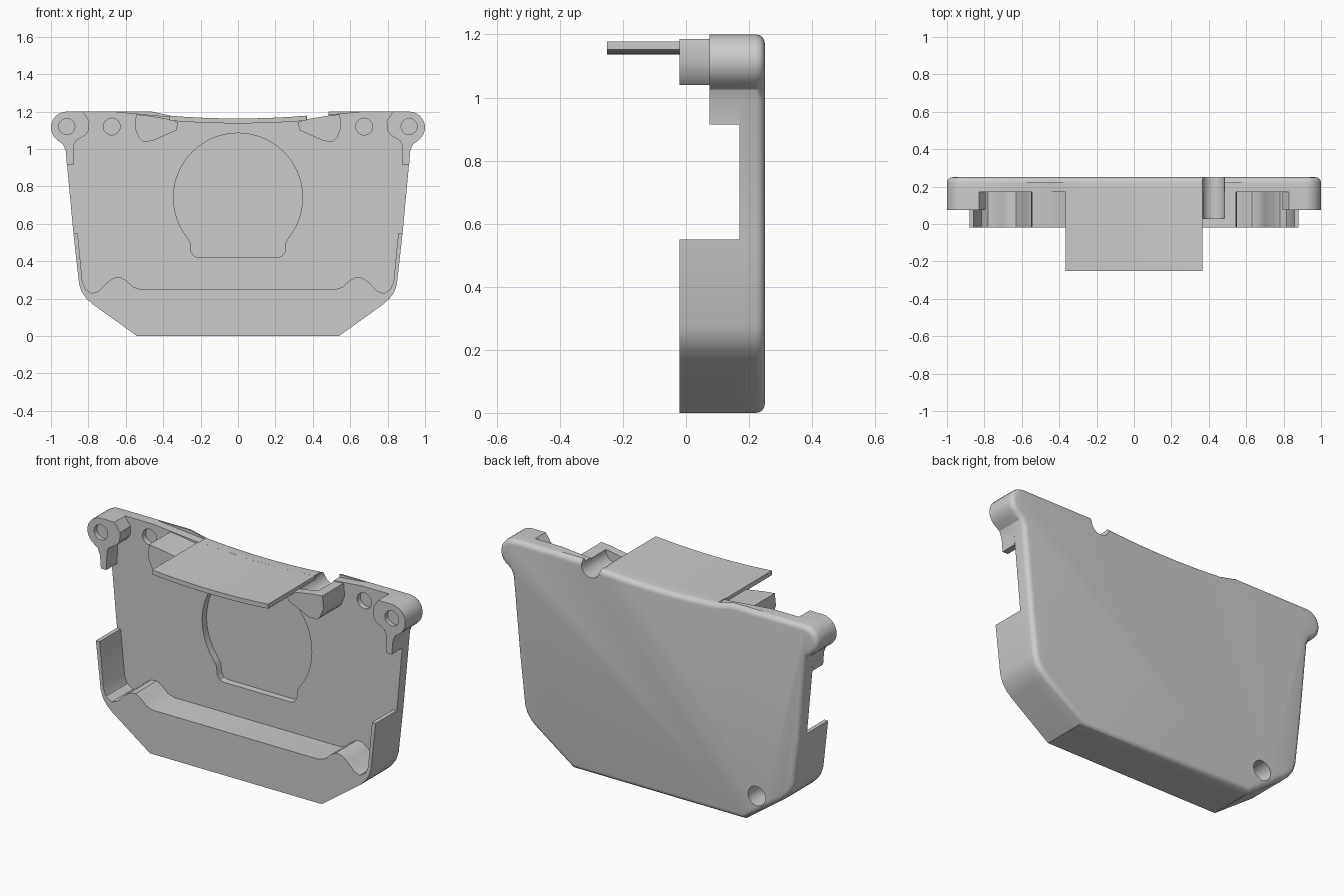
import bpy, bmesh
from math import sin, cos, radians

if "Cube" in bpy.data.objects:
    bpy.data.objects.remove(bpy.data.objects["Cube"], do_unlink=True)

BACK, FLOOR, FRONT = 0.25, 0.17, -0.02

grey = bpy.data.materials.new("light_grey")
grey.use_nodes = True
grey.diffuse_color = (0.6, 0.6, 0.6, 1)
grey.node_tree.nodes["Principled BSDF"].inputs["Base Color"].default_value = (0.6, 0.6, 0.6, 1)


def arc(cx, cz, r, a0, a1, n):
    """Points along a circular arc in the x-z plane."""
    angles = [radians(a0 + (a1 - a0) * i / n) for i in range(n + 1)]
    return [(cx + r * cos(a), cz + r * sin(a)) for a in angles]


def flip(points):
    return [(-x, z) for x, z in reversed(points)]


def prism(name, points, y0, y1, round_back=0.0):
    """Extrude an x-z outline from y0 to y1, optionally rounding the back rim."""
    bm = bmesh.new()
    front = bm.faces.new([bm.verts.new((x, y0, z)) for x, z in points])
    out = bmesh.ops.extrude_face_region(bm, geom=[front], use_keep_orig=True)
    for v in out["geom"]:
        if isinstance(v, bmesh.types.BMVert):
            v.co.y = y1
    bmesh.ops.recalc_face_normals(bm, faces=bm.faces)
    if round_back:
        rim = [e for e in bm.edges if all(abs(v.co.y - y1) < 1e-5 for v in e.verts)]
        bmesh.ops.bevel(bm, geom=rim, offset=round_back, segments=4, profile=0.5,
                        affect="EDGES", clamp_overlap=False)
    mesh = bpy.data.meshes.new(name)
    bm.to_mesh(mesh)
    bm.free()
    mesh.materials.append(grey)
    obj = bpy.data.objects.new(name, mesh)
    bpy.context.collection.objects.link(obj)
    return obj


def activate(obj):
    bpy.ops.object.select_all(action="DESELECT")
    obj.select_set(True)
    bpy.context.view_layer.objects.active = obj


def cut(obj, points, y0, y1):
    """Subtract an extruded outline from a part."""
    cutter = prism("cutter", points, y0, y1)
    cutter.hide_render = True
    mod = obj.modifiers.new("cut", "BOOLEAN")
    mod.operation, mod.solver, mod.object = "DIFFERENCE", "EXACT", cutter
    activate(obj)
    bpy.ops.object.modifier_apply(modifier=mod.name)
    bpy.data.objects.remove(cutter, do_unlink=True)


def circle(x, z, r):
    return arc(x, z, r, 0, 345, 23)


def top_curve(x):
    return 1.163 + 0.11 * x * x


# Outlines of the right half, from the bottom up
lower_side = [(0.54, 0), (0.78, 0.172), (0.81, 0.2), (0.835, 0.235), (0.85, 0.28), (0.88, 0.55)]
ear_round = [(0.921, 0.99), (0.935, 1.025)] + arc(0.915, 1.115, 0.085, -50, 90, 10)
dip = [(x, top_curve(x)) for x in (0.36, 0.27, 0.18, 0.09)]

# Back plate with rounded rear rim
half = lower_side + ear_round + [(0.46, 1.2)] + dip
plate = prism("back_plate", half + [(0, top_curve(0))] + flip(half), FLOOR, BACK, 0.028)

# Round recess with a flat foot
foot = [(0.255, 0.5), (0.25, 0.45), (0.235, 0.427), (0.21, 0.42)]
cut(plate, flip(foot) + [(p[0], p[1]) for p in arc(0, 0.74, 0.345, 218, -38, 40)] + foot,
    0.1, 0.21)

# Sloping cuts inside the top rim and shallow sockets
for s in (-1, 1):
    cut(plate, [(s * 0.67, 1.201), (s * 0.36, 1.172), (s * 0.36, 1.25), (s * 0.67, 1.25)],
        0.1, 0.22)
    cut(plate, circle(s * 0.675, 1.12, 0.045), 0.1, 0.2)

# Lower tray: solid bottom with wavy corners and upright side walls
inner = [(0.857, 0.55), (0.832, 0.29), (0.815, 0.25), (0.78, 0.228), (0.745, 0.24),
         (0.70, 0.287), (0.665, 0.311), (0.63, 0.315), (0.595, 0.295), (0.56, 0.262), (0.52, 0.25)]
tray_half = lower_side + inner
tray = prism("lower_tray", tray_half + flip(tray_half), FRONT, FLOOR)

# Round hole in the rear lower corner
hole = circle(-0.62, 0.155, 0.055)
cut(plate, hole, 0.1, 0.3)
cut(tray, hole, 0.1, 0.3)

# Corner ears with hanging tabs
ear_half = [(0.88, 0.915), (0.915, 0.915)] + ear_round + [
    (0.83, 1.2), (0.795, 1.15), (0.797, 1.1), (0.815, 1.075), (0.865, 1.045), (0.877, 1.02)]
parts = [plate, tray]
for side, pts in (("left", ear_half), ("right", flip(ear_half))):
    ear = prism(side + "_ear", pts, 0.075, FLOOR)
    cut(ear, circle(0.915 if side == "left" else -0.915, 1.12, 0.043), 0, 0.1)
    parts.append(ear)

# Brackets under the shelf
bracket_half = [(0.32, 1.14), (0.33, 1.1), (0.46, 1.042), (0.51, 1.04), (0.53, 1.06),
                (0.552, 1.115), (0.545, 1.185), (0.48, 1.178), (0.36, 1.158)]
left_bracket = prism("left_bracket", bracket_half, FRONT, FLOOR)
right_bracket = prism("right_bracket", flip(bracket_half), FRONT, FLOOR)
parts += [left_bracket, right_bracket]

# Rounded notch at the top, left of the shelf
notch = arc(0.425, 1.175, 0.058, 180, 360, 12) + [(0.483, 1.3), (0.367, 1.3)]
cut(plate, notch, 0.1, 0.3)
cut(left_bracket, notch, 0.03, 0.2)

# Curved shelf projecting forward
xs = [-0.365 + 0.73 * i / 16 for i in range(17)]
upper = [(x, top_curve(x)) for x in xs]
lower = [(x, top_curve(x) - 0.026) for x in reversed(xs)]
parts.append(prism("top_shelf", upper + lower, -BACK, FLOOR))

for obj in parts:
    activate(obj)
    bpy.ops.object.shade_smooth_by_angle(angle=radians(30))
